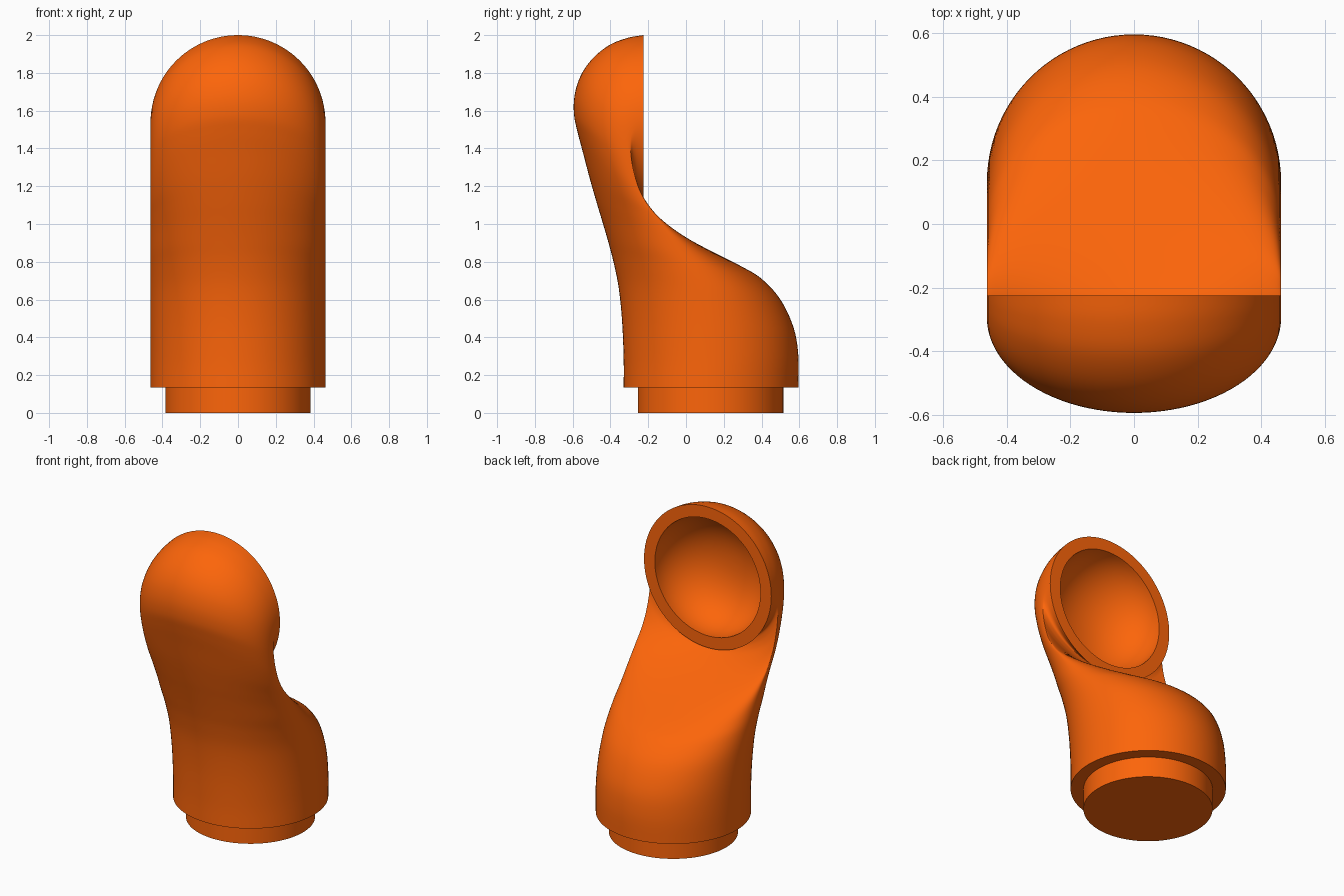
import bpy, bmesh, math

if "Cube" in bpy.data.objects:
    bpy.data.objects.remove(bpy.data.objects["Cube"])

mat = bpy.data.materials.new("orange")
mat.diffuse_color = (0.98, 0.13, 0.003, 1)
mat.use_nodes = True
mat.node_tree.nodes["Principled BSDF"].inputs["Base Color"].default_value = mat.diffuse_color

SEG, SUB, RADIUS, WALL = 96, 5, 0.463, 0.83
RIM_Y, RIM_Z = -0.225, 1.537

# Each section: front point, widest line, back point, all as (y, z)
SECTIONS = [
    (-.33, .135, .13, .135, .595, .135), (-.33, .28, .13, .29, .595, .30),
    (-.338, .48, .11, .465, .57, .45), (-.356, .66, .07, .63, .50, .60),
    (-.384, .80, .01, .755, .40, .71), (-.413, .91, -.05, .85, .30, .772),
    (-.445, 1.02, -.10, .945, .17, .838), (-.475, 1.12, -.15, 1.025, .03, .91),
    (-.512, 1.25, -.205, 1.10, -.08, .97), (-.546, 1.38, -.25, 1.19, -.165, 1.022),
    (-.575, 1.49, -.279, 1.29, -.225, 1.062), (-.593, 1.58, -.292, 1.37, -.252, 1.09),
    (-.59, 1.68, -.294, 1.43, -.262, 1.11), (-.56, 1.78, -.288, 1.475, -.265, 1.12),
    (-.50, 1.87, -.274, 1.505, -.26, 1.118), (-.41, 1.945, -.258, 1.522, -.25, 1.108),
    (-.31, 1.985, -.24, 1.532, -.238, 1.09), (-.225, 2.0, -.225, 1.537, -.225, 1.074),
]


def spline(i, t):
    """Catmull-Rom blend between section i and i + 1."""
    last = len(SECTIONS) - 1
    a, b, c, d = (SECTIONS[min(max(k, 0), last)] for k in (i - 1, i, i + 1, i + 2))
    return [0.5 * (2 * q + (r - p) * t + (2 * p - 5 * q + 4 * r - s) * t * t
                   + (3 * q - p - 3 * r + s) * t ** 3) for p, q, r, s in zip(a, b, c, d)]


def ring(u):
    """Oval section at position u, made of a front and a back half ellipse."""
    i = min(int(u), len(SECTIONS) - 2)
    fy, fz, cy, cz, by, bz = spline(i, u - i)
    pts = []
    for k in range(SEG):
        a = 2 * math.pi * k / SEG
        s, c = math.sin(a), math.cos(a)
        ey, ez = (by - cy, bz - cz) if c > 0 else (cy - fy, cz - fz)
        pts.append((RADIUS * s, cy + ey * c, cz + ez * c))
    return pts


def bowl_ring(a):
    """Ring of the rounded hollow behind the rim."""
    r = RADIUS * WALL * math.cos(a) ** 0.9
    y, z = RIM_Y - 0.30 * math.sin(a), RIM_Z - 0.03 * math.sin(a)
    return [(r * math.sin(t), y, z - r * math.cos(t))
            for t in (2 * math.pi * k / SEG for k in range(SEG))]


def skin(name, rings):
    """Closed mesh through consecutive rings."""
    bm = bmesh.new()
    loops = [[bm.verts.new(p) for p in r] for r in rings]
    for a, b in zip(loops, loops[1:]):
        for k in range(SEG):
            n = (k + 1) % SEG
            bm.faces.new((a[k], a[n], b[n], b[k]))
    bm.faces.new(loops[0][::-1])
    bm.faces.new(loops[-1])
    bmesh.ops.recalc_face_normals(bm, faces=bm.faces)
    mesh = bpy.data.meshes.new(name)
    bm.to_mesh(mesh)
    bm.free()
    mesh.materials.append(mat)
    obj = bpy.data.objects.new(name, mesh)
    bpy.context.collection.objects.link(obj)
    bpy.ops.object.select_all(action='DESELECT')
    obj.select_set(True)
    bpy.context.view_layer.objects.active = obj
    bpy.ops.object.shade_smooth_by_angle(angle=math.radians(40))
    return obj


# Cowl: outer skin up to the rim, then the rounded hollow inside
outer = [ring(k / SUB) for k in range((len(SECTIONS) - 1) * SUB + 1)]
hollow = [bowl_ring(math.radians(4.45 * k)) for k in range(21)]
skin("cowl", outer + hollow)

# Base collar: short narrower cylinder
circle = [(0.385 * math.sin(2 * math.pi * k / SEG),
           0.13 + 0.385 * math.cos(2 * math.pi * k / SEG)) for k in range(SEG)]
skin("base_collar", [[(x, y, z) for x, y in circle] for z in (0, 0.135)])
